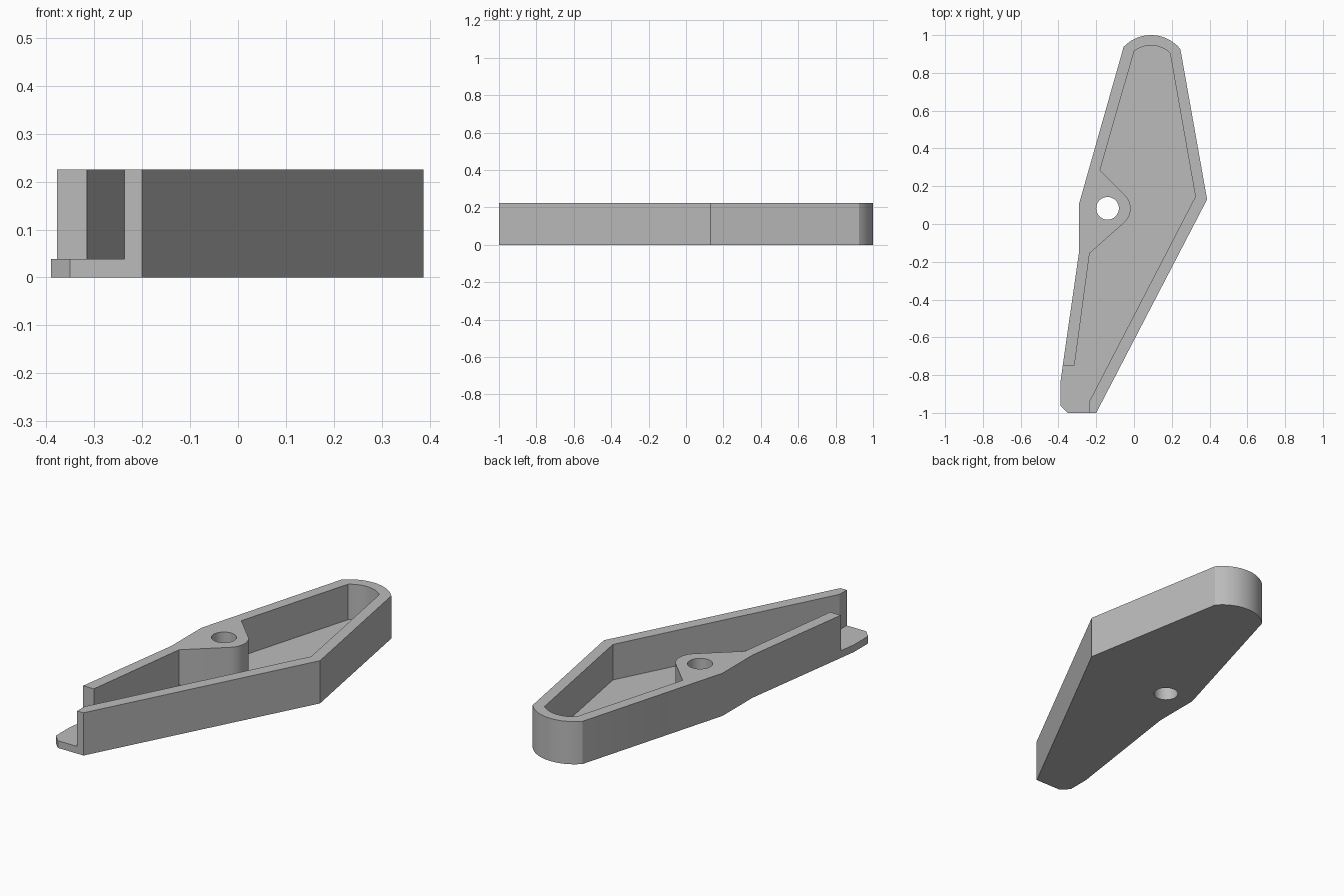
import bpy
import bmesh
from math import cos, sin, radians

cube = bpy.data.objects.get("Cube")
if cube:
    bpy.data.objects.remove(cube, do_unlink=True)

HEIGHT = 0.225
FLOOR = 0.038
TIP = (0.09, 0.8)
HOLE = (-0.14, 0.083)

grey = bpy.data.materials.new("plain grey")
grey.use_nodes = True
colour = (0.5, 0.5, 0.5, 1)
grey.diffuse_color = colour
grey.node_tree.nodes["Principled BSDF"].inputs["Base Color"].default_value = colour


def arc(centre, radius, start, end, steps):
    """Points along an arc, angles in degrees."""
    angles = [radians(start + (end - start) * i / steps) for i in range(steps + 1)]
    return [(centre[0] + radius * cos(a), centre[1] + radius * sin(a)) for a in angles]


def prism(name, outline, bottom, top):
    """Extrude a flat outline upward into a solid."""
    bm = bmesh.new()
    base = bm.faces.new([bm.verts.new((x, y, bottom)) for x, y in outline])
    grown = bmesh.ops.extrude_face_region(bm, geom=[base])
    verts = [v for v in grown["geom"] if isinstance(v, bmesh.types.BMVert)]
    bmesh.ops.translate(bm, verts=verts, vec=(0, 0, top - bottom))
    bmesh.ops.recalc_face_normals(bm, faces=bm.faces)
    mesh = bpy.data.meshes.new(name)
    bm.to_mesh(mesh)
    bm.free()
    mesh.materials.append(grey)
    obj = bpy.data.objects.new(name, mesh)
    bpy.context.collection.objects.link(obj)
    return obj


def cut(target, cutter):
    """Subtract the cutter, then discard it."""
    cutter.hide_render = True
    mod = target.modifiers.new("cut", "BOOLEAN")
    mod.operation = "DIFFERENCE"
    mod.solver = "EXACT"
    mod.object = cutter
    bpy.context.view_layer.objects.active = target
    bpy.ops.object.modifier_apply(modifier=mod.name)
    bpy.data.objects.remove(cutter, do_unlink=True)


# Kite-shaped body with a rounded tip and a chamfered tail
outline = arc(TIP, 0.2, 136.4, 39, 24) + [
    (0.387, 0.13), (-0.2, -1), (-0.35, -1), (-0.39, -0.96),
    (-0.39, -0.84), (-0.29, -0.14), (-0.29, 0.11)]
body = prism("tray_body", outline, 0, HEIGHT)

# Pocket leaving the rim, the pivot boss and the open tail
pocket = arc(TIP, 0.145, 128, 46, 24) + [
    (0.325, 0.145), (-0.237, -0.94), (-0.237, -1.1), (-0.5, -1.1),
    (-0.5, -0.75), (-0.315, -0.75), (-0.235, -0.155)]
pocket += arc((-0.118, 0.082), 0.1, -47, 45, 14) + [(-0.18, 0.285)]
cut(body, prism("pocket_cutter", pocket, FLOOR, HEIGHT + 0.1))

# Pivot hole through the boss
hole = arc(HOLE, 0.06, 0, 352.5, 47)
cut(body, prism("hole_cutter", hole, -0.1, HEIGHT + 0.1))

# Smooth the curved walls, keep the edges crisp
bpy.ops.object.select_all(action="DESELECT")
body.select_set(True)
bpy.context.view_layer.objects.active = body
bpy.ops.object.shade_smooth_by_angle(angle=radians(20))
